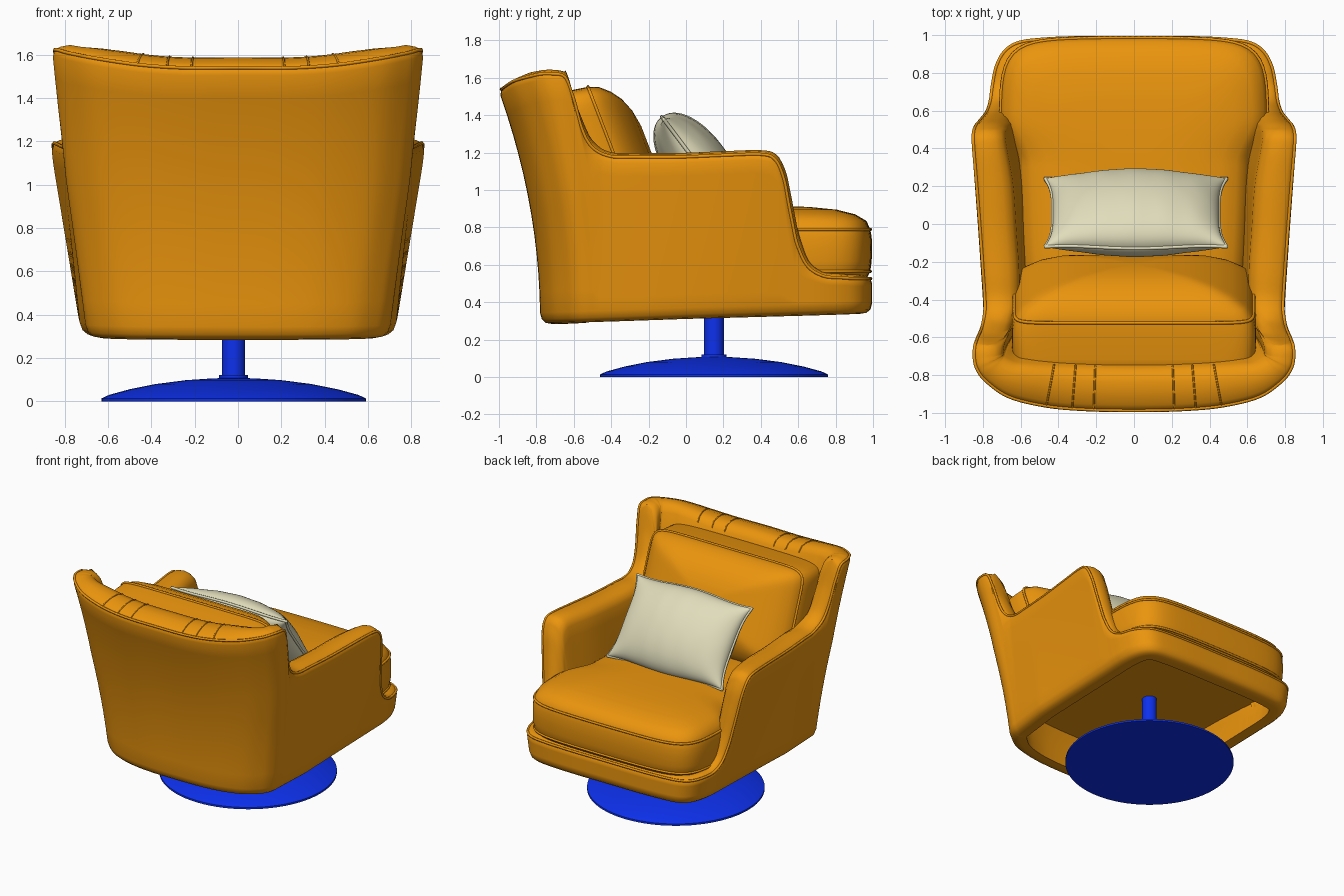
import bpy, bmesh, math
from mathutils import Vector, Matrix

if "Cube" in bpy.data.objects:
    bpy.data.objects.remove(bpy.data.objects["Cube"])


def material(name, col):
    m = bpy.data.materials.new(name)
    m.diffuse_color = (*col, 1)
    m.use_nodes = True
    m.node_tree.nodes["Principled BSDF"].inputs["Base Color"].default_value = m.diffuse_color
    return m


ORANGE = material("orange_upholstery", (0.83, 0.30, 0.004))
CREAM = material("cream_fabric", (0.75, 0.72, 0.50))
BLUE = material("blue_metal", (0.004, 0.03, 0.85))


def mesh_object(name, verts, faces, mat, angle=60):
    me = bpy.data.meshes.new(name)
    me.from_pydata(verts, [], faces)
    bm = bmesh.new()
    bm.from_mesh(me)
    bmesh.ops.remove_doubles(bm, verts=bm.verts, dist=1e-5)
    bmesh.ops.recalc_face_normals(bm, faces=bm.faces)
    bm.to_mesh(me)
    bm.free()
    ob = bpy.data.objects.new(name, me)
    bpy.context.collection.objects.link(ob)
    me.materials.append(mat)
    bpy.ops.object.select_all(action='DESELECT')
    ob.select_set(True)
    bpy.context.view_layer.objects.active = ob
    bpy.ops.object.shade_smooth_by_angle(angle=math.radians(angle))
    return ob


def tube(name, pts, radius, mat, cyclic=True):
    cu = bpy.data.curves.new(name, 'CURVE')
    cu.dimensions = '3D'
    cu.bevel_depth = radius
    cu.bevel_resolution = 1
    sp = cu.splines.new('POLY')
    sp.points.add(len(pts) - 1)
    for p, q in zip(sp.points, pts):
        p.co = (*q, 1)
    sp.use_cyclic_u = cyclic
    cu.materials.append(mat)
    ob = bpy.data.objects.new(name, cu)
    bpy.context.collection.objects.link(ob)
    return ob


def grid_faces(rows, cols, wrap_rows=False):
    return [(r * cols + c, r * cols + (c + 1) % cols,
             (r + 1) % rows * cols + (c + 1) % cols, (r + 1) % rows * cols + c)
            for r in range(rows if wrap_rows else rows - 1) for c in range(cols)]


def clamp(t):
    return max(0.0, min(1.0, t))


# --- Upholstered shell: closed ring, keys = plan x, plan y, top height, thickness
KEYS = [Vector(k) for k in (
    (0, -1, 1.55, .25), (.3, -.995, 1.55, .25), (.55, -.97, 1.565, .24), (.78, -.91, 1.595, .21),
    (.92, -.82, 1.62, .17), (.98, -.75, 1.635, .16), (1, -.69, 1.635, .16), (1, -.63, 1.625, .16),
    (1, -.61, 1.57, .16), (1, -.595, 1.4, .17), (1, -.545, 1.25, .18), (1, -.455, 1.195, .19),
    (1, -.3, 1.19, .2), (1, -.05, 1.19, .2), (1, .2, 1.2, .2), (1, .4, 1.205, .18),
    (1, .48, 1.18, .17), (1, .53, 1.09, .16), (1, .565, .93, .15), (1, .605, .74, .14),
    (1, .66, .61, .13), (.995, .74, .555, .12), (.97, .84, .545, .12), (.915, .92, .54, .12),
    (.82, .97, .54, .12), (.66, .99, .54, .12), (.38, 1, .54, .12))]
END = Vector((0, 1, .54, .12))


def flip(k):
    return Vector((-k[0], k[1], k[2], k[3]))


loop = KEYS + [END] + [flip(k) for k in KEYS[:0:-1]]
N, SUB = len(loop), 6
ring = []
for i in range(N):
    a, b, c, d = (loop[(i + j) % N] for j in (-1, 0, 1, 2))
    for s in range(SUB):
        t = s / SUB
        ring.append(0.5 * (2 * b + (c - a) * t + (2 * a - 5 * b + 4 * c - d) * t ** 2
                           + (3 * b - a - 3 * c + d) * t ** 3))
M = len(ring)


def outer(k, z):
    back = 0.78 + 0.225 * (max(z - 0.3, 0) / 1.24) ** 2
    y = k[1] * (back if k[1] < 0 else 0.995)
    s = 0.085 + 0.08 * clamp((y + .45) / .95) + 0.015 * clamp((-y - .45) / .2)
    base = 0.728 - .045 * clamp((-y - .2) / .5) * clamp((1 - z) / .7)
    return Vector((k[0] * (base + s * (z - 0.34)), y))


def section(i):
    """Cross-section of the shell at ring station i."""
    k, p, n = ring[i], ring[i - 1], ring[(i + 1) % M]
    tan = outer(n, .9) - outer(p, .9)
    steep = min(5, math.hypot(1, (n[2] - p[2]) / max(tan.length, 1e-4)))
    nrm = Vector((tan.y, -tan.x)).normalized()
    z0 = 0.29 + 0.027 * (k[1] + .78)
    top, th = k[2], k[3]
    tilt = 0.05 * clamp((-k[1] - .75) / .2)
    prof = [(.065, z0), (.03, z0 + .006), (.009, z0 + .025), (0, z0 + .06)]
    lo, hi = z0 + .06, max(top - .045 * steep, z0 + .12)
    prof += [(0, lo + (hi - lo) * j / 11) for j in range(1, 12)]
    for f, drop in ((.07, .014), (.22, 0), (.5, -.008), (.75, 0), (.93, .02), (1, .06)):
        prof.append((f * th, max(top + tilt * f - drop * steep, z0 + .11)))
    zi = prof[-1][1]
    for j in range(1, 11):
        z = zi + (z0 - zi) * j / 10
        prof.append((.12 + (th - .12) * clamp((z - .4) / .3), z))
    out = []
    for d, z in prof:
        q = outer(k, z) - nrm * d
        out.append((q.x, q.y, z))
    return out


sections = [section(i) for i in range(M)]
R = len(sections[0])
mesh_object("chair_shell", [v for s in sections for v in s], grid_faces(M, R, True), ORANGE)
tube("shell_piping", [s[15] for s in sections], .009, ORANGE)

# Stitched seams over the top of the backrest
for x in (-.46, -.33, -.2, .2, .33, .46):
    s = min((s for s in sections if s[15][1] < -.5), key=lambda s: abs(s[15][0] - x))
    tube("back_rim_seam", s[15:21], .005, ORANGE, False)

# Deck closing the hollow under the cushions
deck = []
for k in ring:
    q = outer(k, .53) * .9
    deck.append((q.x, q.y, .53))
mesh_object("seat_deck", deck, [tuple(range(M))], ORANGE)


# --- Cushions: stacked superellipse rings of (scale, height)
def cushion(name, hx, hy, rows, piping, warp, power=6, seg=144):
    def loop_at(s, z):
        pts = []
        for i in range(seg):
            a = math.tau * i / seg
            c, d = math.cos(a), math.sin(a)
            r = (abs(c) ** power + abs(d) ** power) ** (-1 / power)
            pts.append(warp(Vector((hx * s * r * c, hy * s * r * d, z))))
        return pts
    verts = [v for s, z in rows for v in loop_at(max(s, .001), z)]
    faces = grid_faces(len(rows), seg)
    faces += [tuple(range(seg)), tuple(range(len(verts) - seg, len(verts)))]
    mesh_object(name, verts, faces, ORANGE)
    for s, z in piping:
        tube(name + "_piping", loop_at(s, z), .009, ORANGE)


def seat_warp(p):
    y = p.y + .245
    t = clamp((y - .32) / .26)
    t = t * t * (3 - 2 * t)
    bow = .02 * (p.x / .7) ** 2 * clamp(y)
    return Vector((p.x * (.82 + .04 * clamp((y + .4) / .7) + .14 * t), y - bow, p.z))


cushion("seat_cushion", .715, .75,
        [(0, .535), (.9, .535), (.97, .54), (.987, .565), (.997, .62), (1, .69), (.997, .75),
         (.987, .79), (.96, .835), (.88, .87), (.75, .895), (.55, .91), (.3, .915), (0, .915)],
        [(.987, .565), (.989, .79)], seat_warp, 7)

back_tf = Matrix.Translation((0, -.445, 1.18)) @ Matrix.Rotation(math.radians(-69), 4, 'X')


def back_warp(p):
    return back_tf @ Vector((p.x, p.y * (1 + .75 * max(0, -p.z)), p.z))


cushion("back_cushion", .645, .383,
        [(0, -.235), (.6, -.235), (.92, -.225), (.97, -.2), (1, -.13), (1, -.02), (.98, .06),
         (.92, .115), (.8, .165), (.65, .205), (.45, .235), (.2, .25), (0, .25)],
        [(.972, -.2), (.982, .06)], back_warp, 11)

# --- Scatter pillow: pinched corners, puffed middle
pillow_tf = Matrix.Translation((0.01, .06, 1.14)) @ Matrix.Rotation(math.radians(-53), 4, 'X')


def pillow_point(u, v, side):
    x = u * (.49 - .05 * (1 - v ** 4) - .01 * (u * v) ** 8)
    y = v * (.315 - .02 * u * u * (1 - u * u) * 4 - .015 * u ** 8)
    puff = max(0, (1 - u * u) * (1 - v * v)) ** .46
    wrinkle = .004 * math.sin(17 * u + 2) * abs(v) * (1 - v * v)
    return pillow_tf @ Vector((x, y, side * (.165 * puff + wrinkle)))


G = 40
steps = [math.sin(math.pi / 2 * (2 * i / G - 1)) for i in range(G + 1)]
verts, faces = [], []
for side in (1, -1):
    o = len(verts)
    verts += [pillow_point(u, v, side) for v in steps for u in steps]
    faces += [(o + r * (G + 1) + c, o + r * (G + 1) + c + 1,
               o + (r + 1) * (G + 1) + c + 1, o + (r + 1) * (G + 1) + c)
              for r in range(G) for c in range(G)]
mesh_object("scatter_pillow", verts, faces, CREAM)
edge = ([(u, -1) for u in steps[:-1]] + [(1, v) for v in steps[:-1]]
        + [(u, 1) for u in steps[:0:-1]] + [(-1, v) for v in steps[:0:-1]])
tube("pillow_piping", [pillow_point(u, v, 1) for u, v in edge], .01, CREAM)

# --- Swivel pedestal: lathed dome foot, collar and post
PROFILE = [(.0001, 0), (.61, 0), (.61, .014), (.575, .03), (.48, .056), (.36, .08), (.22, .098),
           (.1, .106), (.067, .107), (.067, .122), (.053, .122), (.053, .53), (.0001, .53)]
SEG = 72
verts = [(-.02 + r * math.cos(math.tau * i / SEG), .15 + r * math.sin(math.tau * i / SEG), z)
         for r, z in PROFILE for i in range(SEG)]
mesh_object("swivel_base", verts, grid_faces(len(PROFILE), SEG), BLUE, 35)
